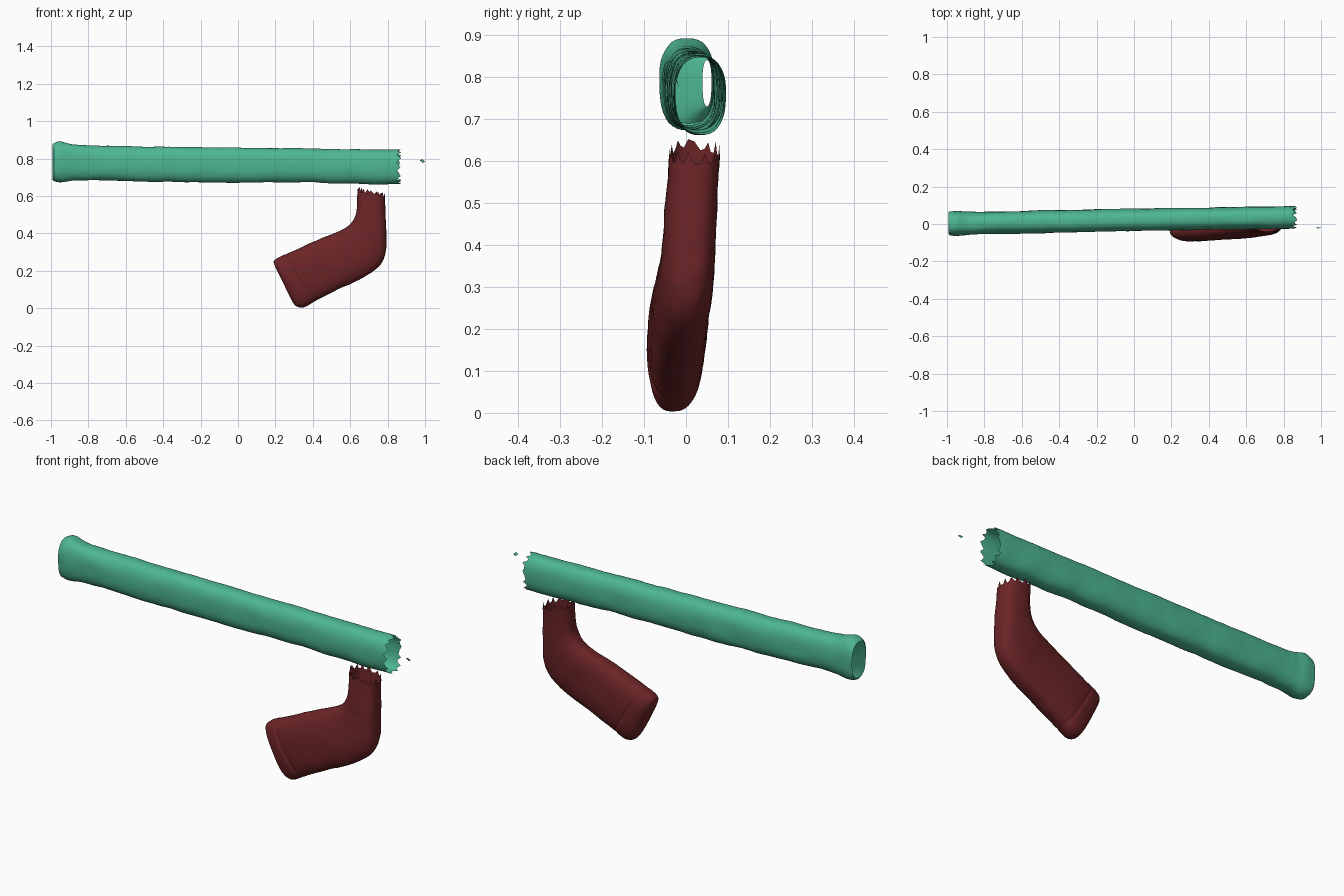
import bpy, math, random
from mathutils import Vector, noise

if "Cube" in bpy.data.objects:
    bpy.data.objects.remove(bpy.data.objects["Cube"])

random.seed(4)
N = 40  # points around each tube


def material(name, rgb):
    m = bpy.data.materials.new(name)
    m.diffuse_color = (*rgb, 1)
    m.use_nodes = True
    m.node_tree.nodes["Principled BSDF"].inputs["Base Color"].default_value = m.diffuse_color
    return m


def add_mesh(name, verts, faces, mat):
    me = bpy.data.meshes.new(name)
    me.from_pydata(verts, [], faces)
    me.update()
    ob = bpy.data.objects.new(name, me)
    bpy.context.collection.objects.link(ob)
    me.materials.append(mat)
    bpy.ops.object.select_all(action='DESELECT')
    ob.select_set(True)
    bpy.context.view_layer.objects.active = ob
    bpy.ops.object.mode_set(mode='EDIT')
    bpy.ops.mesh.select_all(action='SELECT')
    bpy.ops.mesh.normals_make_consistent(inside=False)
    bpy.ops.object.mode_set(mode='OBJECT')
    bpy.ops.object.shade_smooth_by_angle(angle=math.radians(40))
    return ob


def smooth_path(keys, steps):
    """Catmull-Rom interpolation of section keys."""
    out = []
    for i in range(len(keys) - 1):
        quad = [keys[max(i - 1, 0)], keys[i], keys[i + 1], keys[min(i + 2, len(keys) - 1)]]
        for s in range(steps):
            t = s / steps
            out.append([0.5 * (2 * b + (c - a) * t + (2 * a - 5 * b + 4 * c - d) * t * t
                               + (3 * b - a - 3 * c + d) * t ** 3) for a, b, c, d in zip(*quad)])
    return out + [list(keys[-1])]


def ring(key, power, wobble):
    """Rounded section spanning A to B in the xz plane; key = ax, az, bx, bz, y, half depth."""
    ax, az, bx, bz, y, ry = key
    mid = Vector(((ax + bx) / 2, y, (az + bz) / 2))
    half = Vector(((ax - bx) / 2, 0, (az - bz) / 2))
    pts = []
    for k in range(N):
        a = 2 * math.pi * k / N
        c, s = math.cos(a), math.sin(a)
        off = (half * math.copysign(abs(c) ** power, c)
               + Vector((0, ry, 0)) * math.copysign(abs(s) ** power, s))
        p = mid + off
        n = noise.noise(p * 9) + 0.5 * noise.noise(p * 24)
        pts.append(p + off.normalized() * n * wobble)
    return pts


def tube(name, rings, mat, cap=False):
    verts = [p for r in rings for p in r]
    faces = [(i * N + k, i * N + (k + 1) % N, (i + 1) * N + (k + 1) % N, (i + 1) * N + k)
             for i in range(len(rings) - 1) for k in range(N)]
    if cap:
        last = (len(rings) - 1) * N
        faces.append(tuple(range(last, last + N)))
    return add_mesh(name, verts, faces, mat)


def fray(points, direction, depth):
    """Torn zigzag edge."""
    return [p + direction * depth * (random.uniform(-1, 0.2) if k % 3 else random.uniform(0.3, 1))
            for k, p in enumerate(points)]


green = material("green_cloth", (0.075, 0.47, 0.29))
red = material("dark_red_cloth", (0.15, 0.018, 0.02))

# Long horizontal sleeve: x, top, bottom, centre y, half depth
sleeve = [(-0.985, 0.882, 0.680, 0.003, 0.064), (-0.95, 0.893, 0.676, 0.003, 0.066),
          (-0.88, 0.875, 0.681, 0.004, 0.061), (-0.78, 0.870, 0.684, 0.006, 0.060),
          (-0.5, 0.865, 0.676, 0.012, 0.061), (-0.3, 0.862, 0.675, 0.016, 0.060),
          (0.0, 0.859, 0.670, 0.022, 0.060), (0.3, 0.855, 0.674, 0.027, 0.059),
          (0.6, 0.851, 0.666, 0.032, 0.060), (0.86, 0.847, 0.663, 0.035, 0.060)]
rings = [ring(k, 0.8, 0.004)
         for k in smooth_path([(x, t, x, b, y, r) for x, t, b, y, r in sleeve], 9)]
rings[-1] = fray(rings[-1], Vector((1, 0, 0)), 0.014)

# Folded-in left end with a narrow slit left open
lip = [p + Vector((-0.008, 0, 0)) for p in ring((-0.985, 0.872, -0.985, 0.690, 0.008, 0.057), 0.8, 0.003)]
slit = ring((-0.965, 0.84, -0.965, 0.73, 0.050, 0.011), 0.9, 0.002)
rings = [slit, lip] + rings
tube("long_sleeve", rings, green)

# Loose scrap of cloth beside the sleeve
add_mesh("loose_scrap", [(0.972, -0.02, 0.79), (0.985, -0.024, 0.796), (1.0, -0.02, 0.785),
                         (0.988, -0.017, 0.776)], [(0, 1, 2, 3)], green)

# Bent sock: inner edge x, z, outer edge x, z, centre y, half depth
sock = [(0.637, 0.635, 0.783, 0.605, 0.020, 0.060), (0.634, 0.535, 0.790, 0.50, 0.014, 0.061),
        (0.617, 0.475, 0.793, 0.40, 0.010, 0.062), (0.570, 0.428, 0.792, 0.305, 0.005, 0.064),
        (0.515, 0.402, 0.762, 0.232, -0.001, 0.066), (0.455, 0.378, 0.685, 0.172, -0.009, 0.066),
        (0.360, 0.335, 0.545, 0.105, -0.018, 0.068), (0.265, 0.291, 0.425, 0.044, -0.024, 0.067),
        (0.250, 0.286, 0.402, 0.033, -0.025, 0.063), (0.235, 0.280, 0.382, 0.022, -0.026, 0.066),
        (0.205, 0.265, 0.345, 0.005, -0.028, 0.060), (0.191, 0.250, 0.312, 0.010, -0.030, 0.046),
        (0.194, 0.232, 0.290, 0.035, -0.031, 0.026)]
rings = [ring(k, 0.75, 0.0035) for k in smooth_path(sock, 6)]
rings[0] = fray(rings[0], Vector((0, 0, 1)), 0.018)
tube("bent_sock", rings, red, cap=True)
